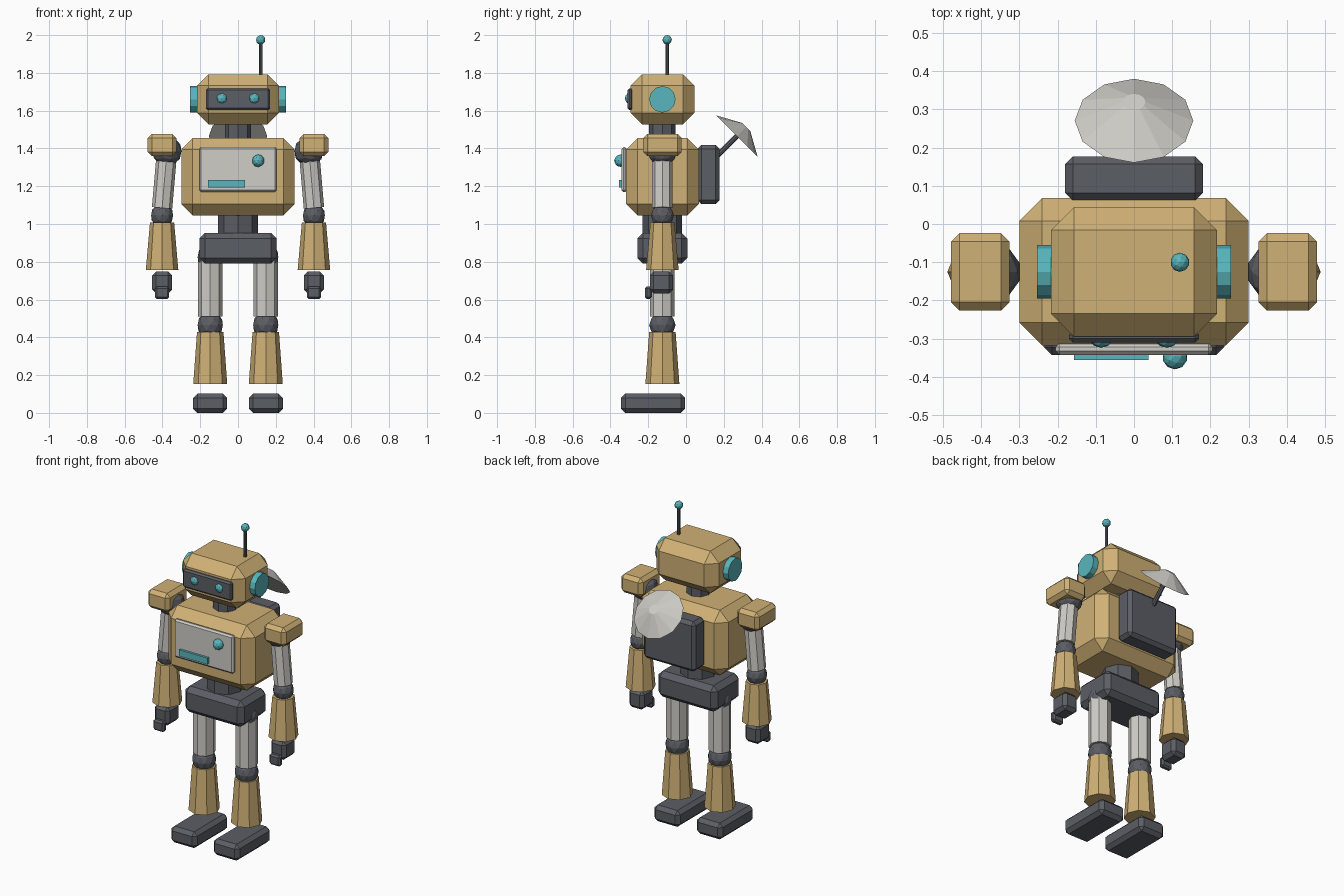
import bpy, bmesh
from mathutils import Vector

cube = bpy.data.objects.get("Cube")
if cube:
    bpy.data.objects.remove(cube, do_unlink=True)


def material(name, rgb):
    m = bpy.data.materials.new(name)
    m.use_nodes = True
    m.diffuse_color = (*rgb, 1)
    m.node_tree.nodes["Principled BSDF"].inputs["Base Color"].default_value = (*rgb, 1)
    return m


TAN = material("tan_paint", (0.63, 0.44, 0.18))
DARK = material("dark_metal", (0.105, 0.112, 0.13))
LIGHT = material("light_metal", (0.62, 0.61, 0.57))
TEAL = material("teal_glow", (0.10, 0.47, 0.51))
Y = -0.125  # depth of the body's middle


def finish(name, bm, mat):
    mesh = bpy.data.meshes.new(name)
    bm.to_mesh(mesh)
    bm.free()
    mesh.materials.append(mat)
    ob = bpy.data.objects.new(name, mesh)
    bpy.context.collection.objects.link(ob)
    return ob


def box(name, centre, size, bevel, mat):
    """Box with chamfered edges."""
    bm = bmesh.new()
    bmesh.ops.create_cube(bm, size=1)
    for v in bm.verts:
        v.co = Vector(a * b for a, b in zip(v.co, size))
    ob = finish(name, bm, mat)
    ob.location = centre
    if bevel:
        mod = ob.modifiers.new("chamfer", 'BEVEL')
        mod.width = bevel
        mod.segments = 1
    return ob


def ball(name, centre, radius, mat):
    bm = bmesh.new()
    bmesh.ops.create_icosphere(bm, subdivisions=2, radius=radius)
    finish(name, bm, mat).location = centre


def rod(name, start, end, r1, r2, mat, sides=8):
    """Tapered prism between two points."""
    start, end = Vector(start), Vector(end)
    axis = end - start
    bm = bmesh.new()
    bmesh.ops.create_cone(bm, cap_ends=True, segments=sides,
                          radius1=r1, radius2=r2, depth=axis.length)
    ob = finish(name, bm, mat)
    ob.location = (start + end) / 2
    ob.rotation_mode = 'QUATERNION'
    ob.rotation_quaternion = Vector((0, 0, 1)).rotation_difference(axis)


# Head and face
box("head", (0, Y, 1.66), (0.434, 0.338, 0.264), 0.06, TAN)
box("visor", (0, -0.295, 1.661), (0.34, 0.03, 0.115), 0.01, DARK)
rod("neck", (0, Y, 1.43), (0, Y, 1.55), 0.07, 0.07, DARK)
rod("antenna_rod", (0.12, -0.1, 1.77), (0.12, -0.1, 1.97), 0.009, 0.009, DARK)
ball("antenna_tip", (0.12, -0.1, 1.975), 0.025, TEAL)

# Torso and chest panel
box("torso", (0, Y, 1.25), (0.6, 0.385, 0.408), 0.06, TAN)
box("chest_panel", (0, -0.327, 1.288), (0.41, 0.03, 0.237), 0.01, LIGHT)
ball("chest_knob", (0.107, -0.347, 1.335), 0.033, TEAL)
box("chest_bar", (-0.06, -0.346, 1.213), (0.195, 0.02, 0.04), 0, TEAL)
rod("waist", (0, Y, 0.93), (0, Y, 1.08), 0.105, 0.105, DARK)
box("pelvis", (0, Y, 0.872), (0.41, 0.265, 0.163), 0.03, DARK)

# Backpack with dish
box("backpack", (0, 0.119, 1.262), (0.36, 0.115, 0.312), 0.02, DARK)
rod("dish_stem", (0, 0.15, 1.345), (0, 0.275, 1.47), 0.014, 0.014, DARK)
rod("dish", (0, 0.27, 1.465), (0, 0.319, 1.514), 0.155, 0.03, LIGHT, 12)

# Parts on both sides
for side, s in (("left", 1), ("right", -1)):
    rod(side + "_ear", (s * 0.2, Y, 1.66), (s * 0.253, Y, 1.66), 0.07, 0.07, TEAL, 12)
    ball(side + "_eye", (s * 0.086, -0.29, 1.665), 0.034, TEAL)

    # Arm
    x = s * 0.402
    box(side + "_shoulder_pad", (x, Y, 1.418), (0.152, 0.203, 0.118), 0.022, TAN)
    ball(side + "_shoulder", (s * 0.375, Y, 1.385), 0.079, DARK)
    rod(side + "_upper_arm", (s * 0.378, Y, 1.36), (x, Y, 1.085), 0.054, 0.054, LIGHT)
    ball(side + "_elbow", (x, Y, 1.045), 0.061, DARK)
    rod(side + "_forearm", (x, Y, 0.757), (x, Y, 1.008), 0.086, 0.064, TAN)
    box(side + "_hand", (x, Y - 0.005, 0.69), (0.104, 0.122, 0.116), 0.02, DARK)
    box(side + "_finger", (x, -0.199, 0.636), (0.075, 0.036, 0.066), 0.01, DARK)

    # Leg
    x = s * 0.147
    ball(side + "_hip", (x, Y, 0.825), 0.07, DARK)
    rod(side + "_thigh", (x, Y, 0.51), (x, Y, 0.81), 0.065, 0.065, LIGHT)
    ball(side + "_knee", (x, Y, 0.465), 0.07, DARK)
    rod(side + "_shin", (x, Y, 0.153), (x, Y, 0.428), 0.09, 0.07, TAN)
    box(side + "_foot", (x, -0.174, 0.051), (0.18, 0.338, 0.102), 0.022, DARK)
